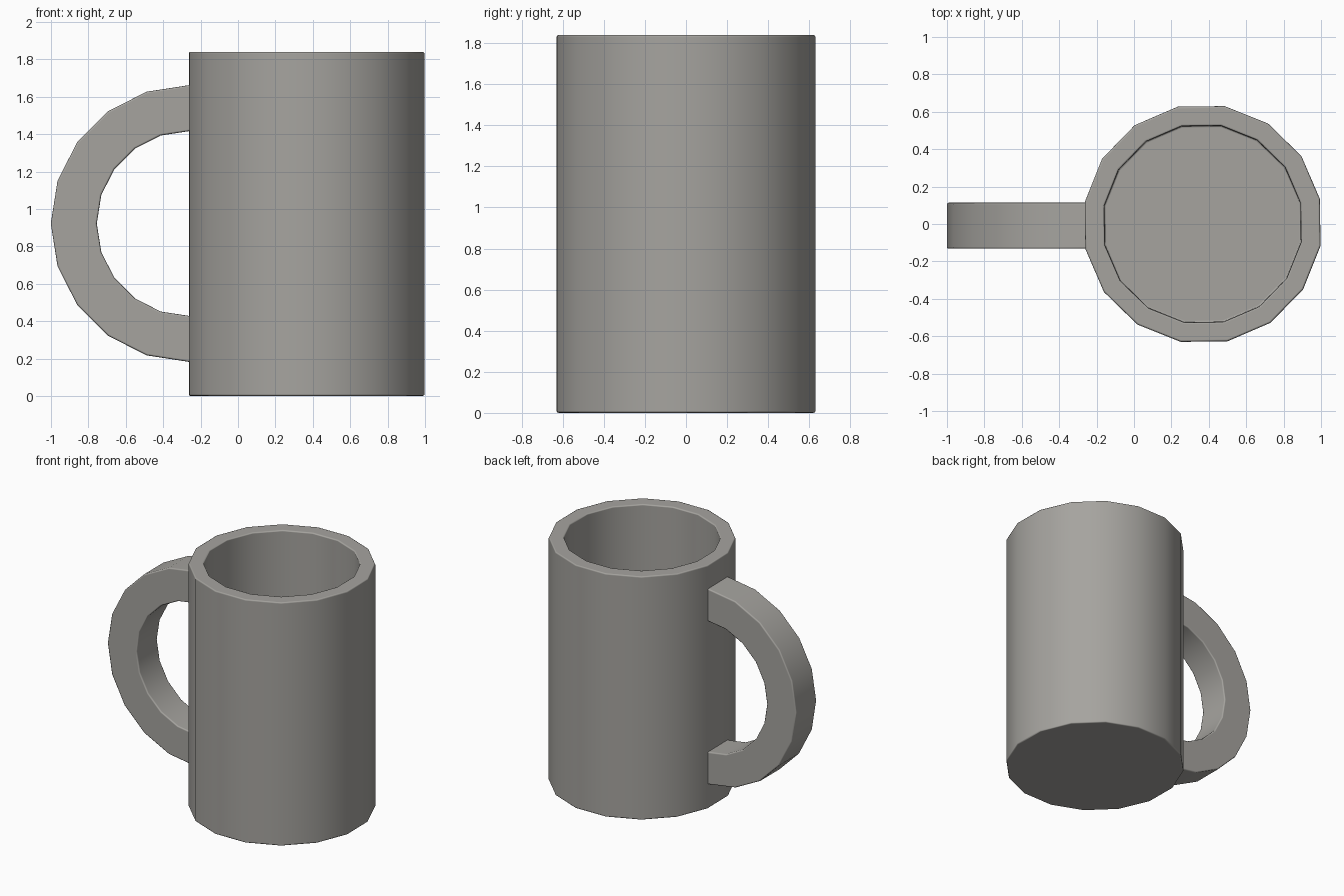
import bpy, bmesh
from math import cos, sin, radians

if "Cube" in bpy.data.objects:
    bpy.data.objects.remove(bpy.data.objects["Cube"])

CX, SIDES, TURN = 0.367, 16, 12.0      # cup axis, facets and rotation
R_OUT, R_IN, HEIGHT, FLOOR = 0.641, 0.535, 1.84, 0.1

# Dark warm grey glaze
glaze = bpy.data.materials.new("dark_grey")
glaze.diffuse_color = (0.38, 0.37, 0.347, 1)
glaze.use_nodes = True
glaze.node_tree.nodes["Principled BSDF"].inputs["Base Color"].default_value = glaze.diffuse_color


def finish(bm, name):
    bmesh.ops.recalc_face_normals(bm, faces=bm.faces)
    mesh = bpy.data.meshes.new(name)
    bm.to_mesh(mesh)
    bm.free()
    mesh.materials.append(glaze)
    ob = bpy.data.objects.new(name, mesh)
    bpy.context.collection.objects.link(ob)
    for p in mesh.polygons:
        p.use_smooth = True
    # tiny softened edges, flat faces kept flat
    bev = ob.modifiers.new("soft_edges", 'BEVEL')
    bev.width = 0.01
    bev.segments = 2
    bev.limit_method = 'ANGLE'
    bev.angle_limit = radians(45)
    bev.harden_normals = True
    return ob


def bridge(bm, a, b):
    n = len(a)
    for i in range(n):
        bm.faces.new((a[i], a[(i + 1) % n], b[(i + 1) % n], b[i]))


# Cup: outer wall, rim, inner wall and floor
bm = bmesh.new()
rings = []
for r, z in ((R_OUT, 0), (R_OUT, HEIGHT), (R_IN, HEIGHT), (R_IN, FLOOR)):
    angles = [radians(TURN + 360 / SIDES * i) for i in range(SIDES)]
    rings.append([bm.verts.new((CX + r * cos(t), r * sin(t), z)) for t in angles])
for a, b in zip(rings, rings[1:]):
    bridge(bm, a, b)
bm.faces.new(rings[0])
bm.faces.new(rings[-1])
finish(bm, "cup")

# Handle: rectangular section swept round a half circle, open where it meets the cup
bm = bmesh.new()
HX, HZ, Y0, Y1 = -0.26, 0.922, -0.132, 0.114
sections = []
for i in range(11):
    t = radians(90 + 18 * i)
    sections.append([bm.verts.new((HX + r * cos(t), y, HZ + r * sin(t)))
                     for r, y in ((0.741, Y0), (0.741, Y1), (0.495, Y1), (0.495, Y0))])
# nudge the open ends into the cup wall
for s in (sections[0], sections[-1]):
    for v in s:
        v.co.x += 0.006
for a, b in zip(sections, sections[1:]):
    bridge(bm, a, b)
finish(bm, "handle")
